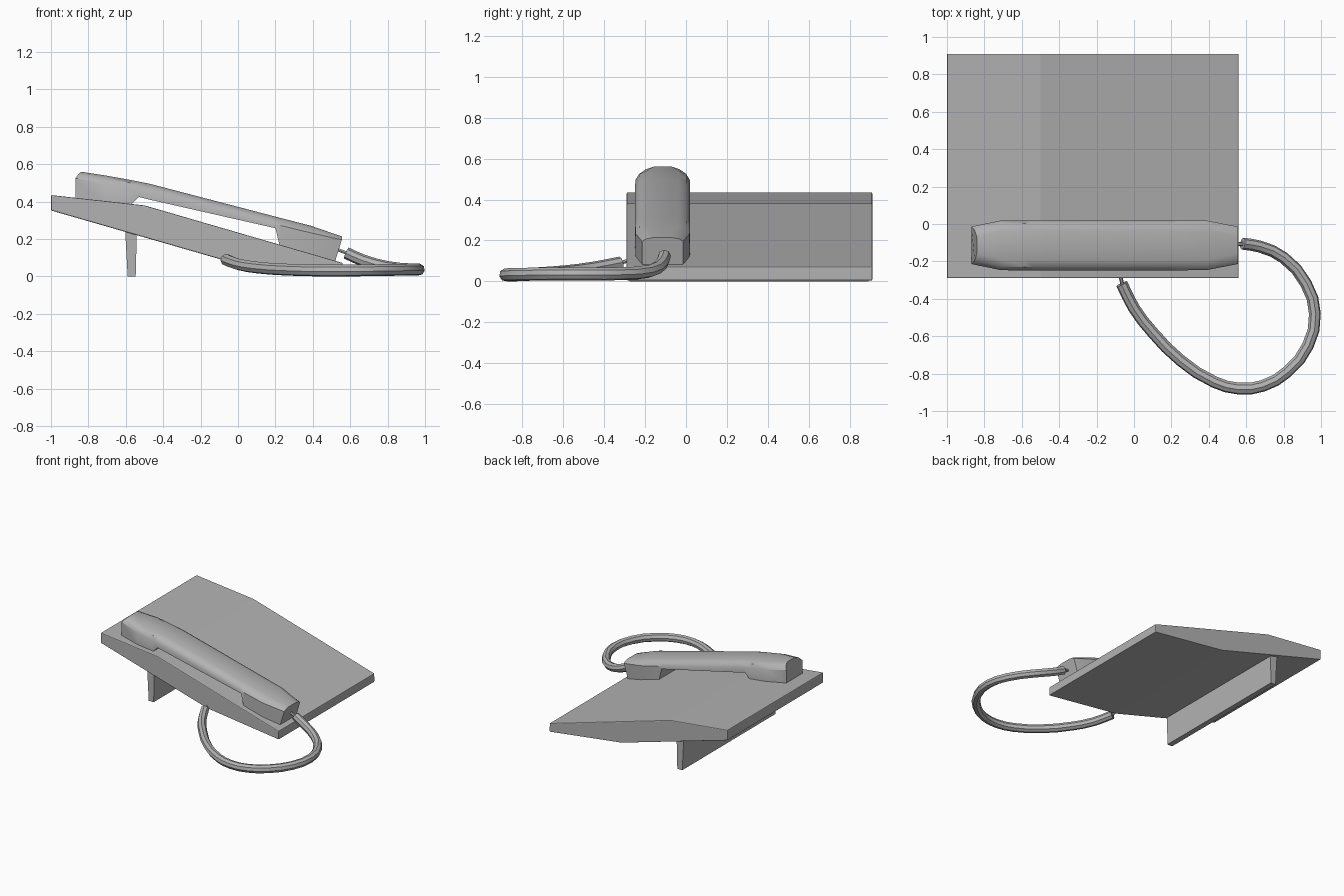
import bpy, bmesh, math

cube = bpy.data.objects.get("Cube")
if cube:
    bpy.data.objects.remove(cube, do_unlink=True)

grey = bpy.data.materials.new("plain_grey")
grey.use_nodes = True
COL = (0.45, 0.45, 0.45, 1.0)
grey.diffuse_color = COL
bsdf = next(n for n in grey.node_tree.nodes if n.type == 'BSDF_PRINCIPLED')
bsdf.inputs["Base Color"].default_value = COL


def activate(ob):
    bpy.ops.object.select_all(action='DESELECT')
    ob.select_set(True)
    bpy.context.view_layer.objects.active = ob


def finish(name, bm, smooth=None, bevel=0):
    bmesh.ops.recalc_face_normals(bm, faces=bm.faces)
    me = bpy.data.meshes.new(name)
    bm.to_mesh(me)
    bm.free()
    me.materials.append(grey)
    ob = bpy.data.objects.new(name, me)
    bpy.context.collection.objects.link(ob)
    if bevel:
        mod = ob.modifiers.new("soft_edges", 'BEVEL')
        mod.width = bevel
        mod.segments = 2
        mod.limit_method = 'ANGLE'
        mod.angle_limit = math.radians(30)
    if smooth:
        activate(ob)
        bpy.ops.object.shade_smooth_by_angle(angle=math.radians(smooth))
    return ob


def loft(rings):
    """Bridge closed rings of points and cap both ends."""
    bm = bmesh.new()
    loops = [[bm.verts.new(p) for p in ring] for ring in rings]
    n = len(loops[0])
    for a, b in zip(loops, loops[1:]):
        for i in range(n):
            j = (i + 1) % n
            bm.faces.new((a[i], a[j], b[j], b[i]))
    bm.faces.new(loops[0])
    bm.faces.new(loops[-1][::-1])
    return bm


def extrude_profile(profile, y0, y1):
    return loft([[(x, y, z) for x, z in profile] for y in (y0, y1)])


# Sloping base slab with a bent top and underside
base = [(-1, 0.435), (-0.5, 0.38), (0.56, 0.072), (0.56, 0.004),
        (-0.07, 0.085), (-1, 0.353)]
finish("base", extrude_profile(base, -0.29, 0.91), bevel=0.006)

# Tapered support foot across the underside
foot = [(-0.605, 0.28), (-0.54, 0.28), (-0.547, 0), (-0.59, 0)]
finish("support_foot", extrude_profile(foot, -0.275, 0.89))

# Handset: stations of (x low, z low, x top, z top, half width, crown height)
stations = [
    (-0.87, 0.415, -0.87, 0.56, 0.10, 0.035),
    (-0.71, 0.39, -0.71, 0.54, 0.133, 0.045),
    (-0.58, 0.375, -0.58, 0.517, 0.134, 0.045),
    (-0.53, 0.425, -0.53, 0.507, 0.134, 0.043),
    (-0.47, 0.410, -0.47, 0.495, 0.134, 0.042),
    (0.20, 0.258, 0.20, 0.32, 0.134, 0.04),
    (0.225, 0.155, 0.23, 0.312, 0.134, 0.04),
    (0.385, 0.115, 0.39, 0.271, 0.132, 0.038),
    (0.52, 0.083, 0.555, 0.214, 0.10, 0.018),
]
YC = -0.114
rings = []
for k, (xl, zl, xt, zt, w, c) in enumerate(stations):
    slant = 0.03 if k == 0 else 0
    half = [(xl, w, zl), (xt, w, zt - c), (xt + slant * 0.6, w - 0.018, zt - c * 0.35),
            (xt + slant, w - 0.055, zt)]
    rings.append([(x, YC + y, z) for x, y, z in half] +
                 [(x, YC - y, z) for x, y, z in reversed(half)])
finish("handset", loft(rings), smooth=35)


# Cord and its thin end wires
def tube(name, points, radius, res):
    cu = bpy.data.curves.new(name, 'CURVE')
    cu.dimensions = '3D'
    cu.bevel_depth = radius
    cu.bevel_resolution = res
    cu.resolution_u = 2
    cu.use_fill_caps = True
    sp = cu.splines.new('BEZIER')
    sp.bezier_points.add(len(points) - 1)
    for bp, p in zip(sp.bezier_points, points):
        bp.co = p
        bp.handle_left_type = bp.handle_right_type = 'AUTO'
    cu.materials.append(grey)
    ob = bpy.data.objects.new(name, cu)
    bpy.context.collection.objects.link(ob)
    activate(ob)
    bpy.ops.object.convert(target='MESH')
    bpy.ops.object.shade_smooth_by_angle(angle=math.radians(30))


path = [(0.58, -0.105, 0.125), (0.67, -0.12, 0.085), (0.80, -0.18, 0.05),
        (0.92, -0.32, 0.038), (0.967, -0.48, 0.037), (0.93, -0.65, 0.037),
        (0.82, -0.79, 0.035), (0.69, -0.865, 0.033), (0.56, -0.88, 0.032),
        (0.43, -0.845, 0.032), (0.25, -0.73, 0.037), (0.10, -0.58, 0.048),
        (0.0, -0.45, 0.065), (-0.065, -0.32, 0.09)]
tube("cord", path, 0.032, 2)
tube("handset_wire", [(0.52, -0.105, 0.148), (0.60, -0.108, 0.118)], 0.01, 1)
tube("base_wire", [(-0.075, -0.27, 0.105), (-0.06, -0.33, 0.088)], 0.01, 1)
